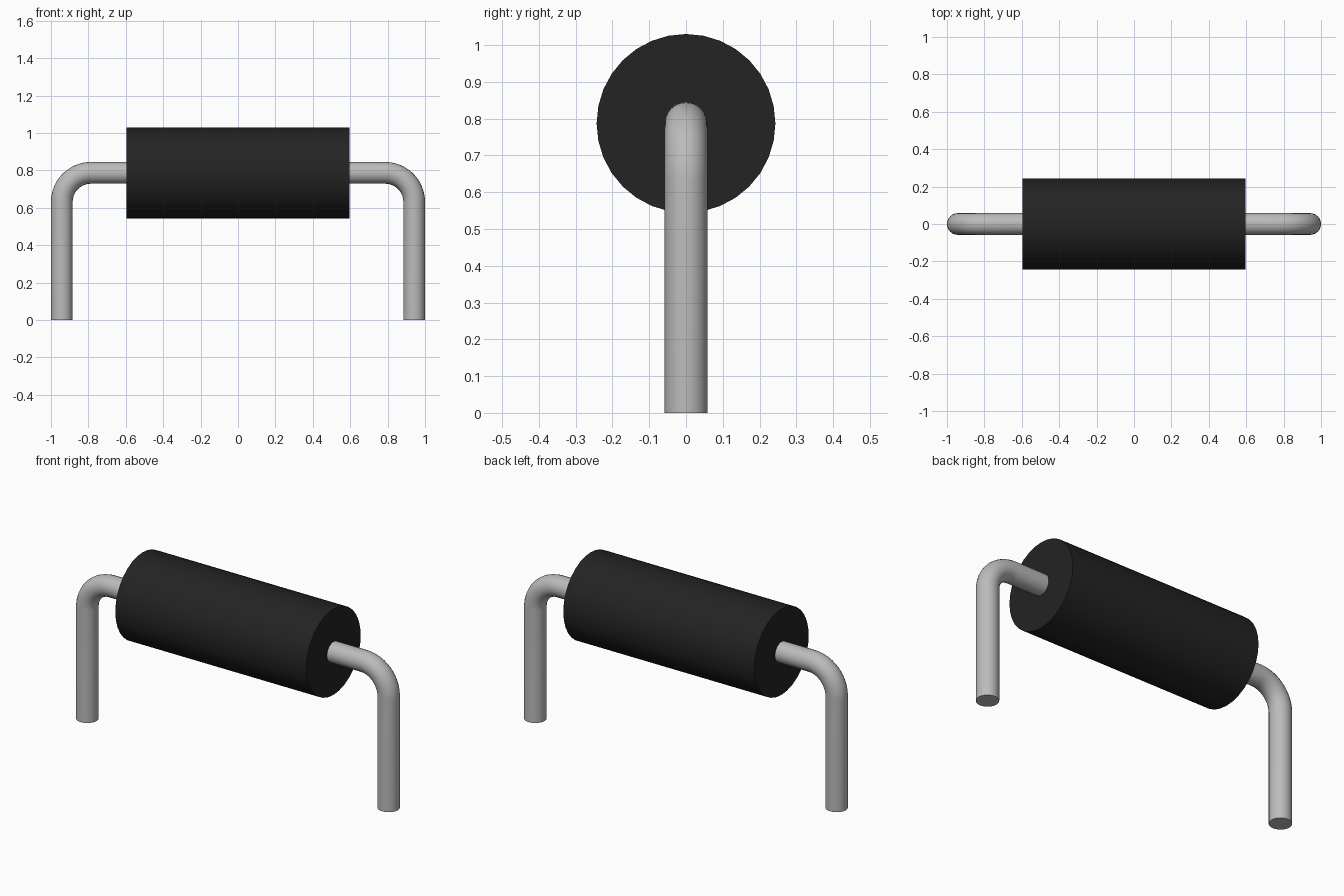
import bpy
import math

cube = bpy.data.objects.get("Cube")
if cube:
    bpy.data.objects.remove(cube, do_unlink=True)

AXIS_Z = 0.787      # height of the body axis
BODY_R = 0.243
BODY_HALF = 0.597
WIRE_R = 0.058
LEG_X = 0.942       # centre of each upright leg
BEND_R = 0.155


def material(name, rgb, roughness=0.5):
    mat = bpy.data.materials.new(name)
    mat.use_nodes = True
    mat.diffuse_color = (*rgb, 1)
    shader = mat.node_tree.nodes["Principled BSDF"]
    shader.inputs["Base Color"].default_value = (*rgb, 1)
    shader.inputs["Roughness"].default_value = roughness
    return mat


black = material("black plastic", (0.017, 0.017, 0.017))
grey = material("grey metal", (0.5, 0.5, 0.5), 0.35)


def finish(obj, name, mat):
    obj.name = obj.data.name = name
    obj.data.materials.clear()
    obj.data.materials.append(mat)
    bpy.ops.object.select_all(action='DESELECT')
    obj.select_set(True)
    bpy.context.view_layer.objects.active = obj
    bpy.ops.object.shade_smooth_by_angle(angle=math.radians(35))


# Cylindrical body lying along x
bpy.ops.mesh.primitive_cylinder_add(vertices=32, radius=BODY_R, depth=2 * BODY_HALF,
                                    location=(0, 0, AXIS_Z), rotation=(0, math.pi / 2, 0))
body = bpy.context.object
bpy.ops.object.transform_apply(location=False, rotation=True, scale=False)
finish(body, "body", black)


def add_lead(name, side):
    # Path from just inside the body, round the bend and down to the ground
    path = [(BODY_HALF - 0.05, AXIS_Z)]
    steps = 12
    for i in range(steps + 1):
        a = math.pi / 2 * i / steps
        path.append((LEG_X - BEND_R + BEND_R * math.sin(a),
                     AXIS_Z - BEND_R + BEND_R * math.cos(a)))
    path.append((LEG_X, 0.0))

    curve = bpy.data.curves.new(name, 'CURVE')
    curve.dimensions = '3D'
    curve.bevel_depth = WIRE_R
    curve.bevel_resolution = 10
    curve.use_fill_caps = True
    spline = curve.splines.new('POLY')
    spline.points.add(len(path) - 1)
    for point, (x, z) in zip(spline.points, path):
        point.co = (side * x, 0, z, 1)

    obj = bpy.data.objects.new(name, curve)
    bpy.context.collection.objects.link(obj)
    bpy.ops.object.select_all(action='DESELECT')
    obj.select_set(True)
    bpy.context.view_layer.objects.active = obj
    bpy.ops.object.convert(target='MESH')
    finish(bpy.context.object, name, grey)


# Bent wire leads, one per end
add_lead("left_lead", 1)
add_lead("right_lead", -1)
